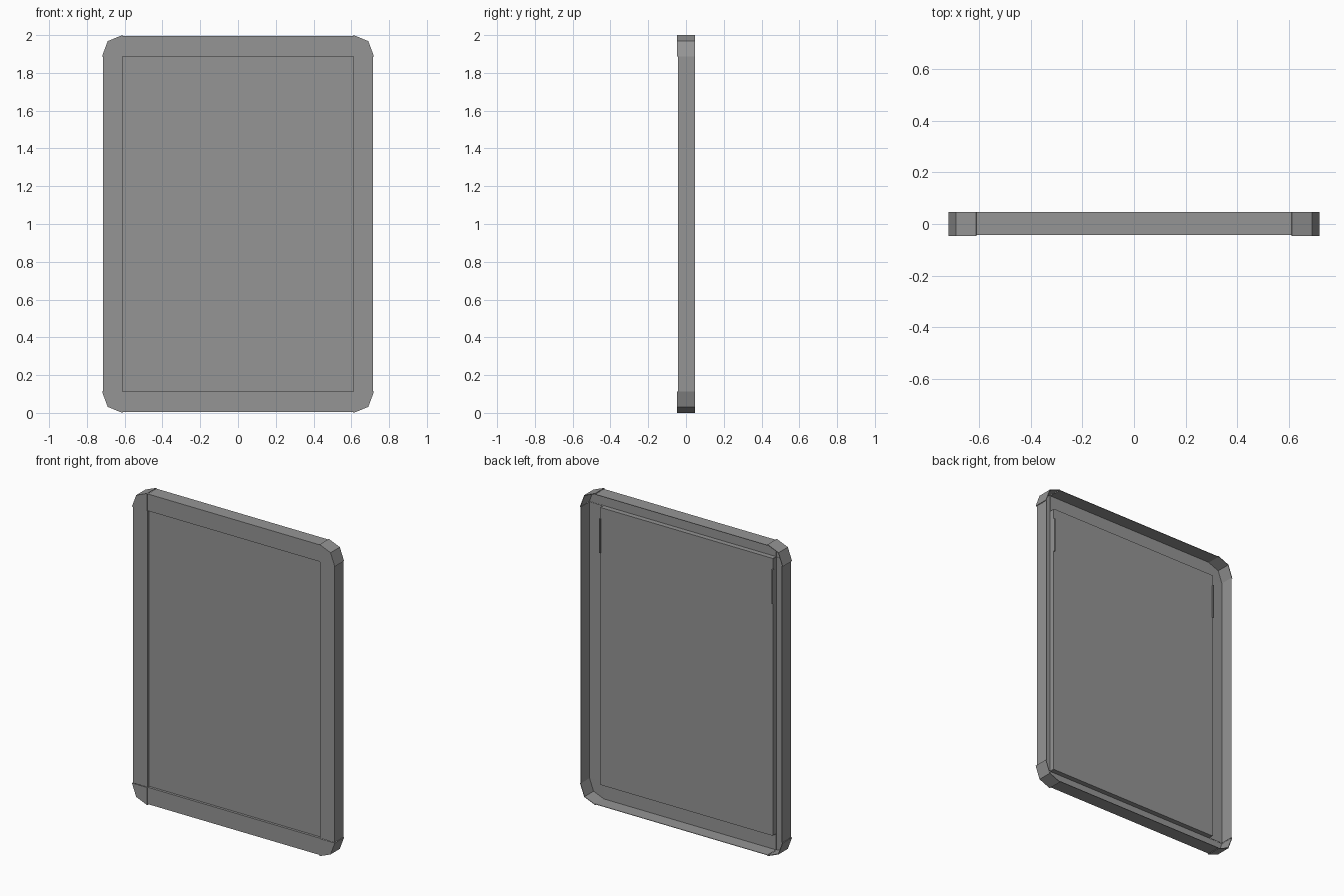
import bpy, bmesh

cube = bpy.data.objects.get("Cube")
if cube:
    bpy.data.objects.remove(cube, do_unlink=True)

# Overall half sizes; every part is built around the sign's middle
HALF_W, HALF_H = 0.72, 1.0
OPEN_X, OPEN_Z = 0.612, 0.887
BACK, RAIL_FRONT, CORNER_FRONT = 0.047, -0.042, -0.047
PANEL_FRONT, PANEL_BACK = -0.026, -0.006
LAP = 0.005

grey = bpy.data.materials.new("grey_metal")
grey.use_nodes = True
colour = (0.3, 0.3, 0.3, 1)
grey.diffuse_color = colour
grey.node_tree.nodes["Principled BSDF"].inputs["Base Color"].default_value = colour


def finish(name, bm, mirror=(False, False), sheet=0):
    """Turn a bmesh into an object, mirrored in x and z, with sheet thickness."""
    mesh = bpy.data.meshes.new(name)
    bm.to_mesh(mesh)
    bm.free()
    mesh.materials.append(grey)
    obj = bpy.data.objects.new(name, mesh)
    obj.location.z = HALF_H
    bpy.context.collection.objects.link(obj)
    if any(mirror):
        mod = obj.modifiers.new("Mirror", 'MIRROR')
        mod.use_axis = (mirror[0], False, mirror[1])
        mod.use_mirror_merge = False
    if sheet:
        mod = obj.modifiers.new("Sheet", 'SOLIDIFY')
        mod.thickness = sheet
        mod.offset = -1
    return obj


def rail(name, inner, outer, half_length, upright):
    """Folded sheet: inner lip, front flange and outer wall, open at the back."""
    section = [(inner, PANEL_BACK), (inner, RAIL_FRONT),
               (outer, RAIL_FRONT), (outer, BACK)]
    bm = bmesh.new()
    rows = []
    for end in (-half_length, half_length):
        rows.append([bm.verts.new((a, y, end) if upright else (end, y, a))
                     for a, y in section])
    low, high = rows
    for i in range(len(section) - 1):
        quad = [low[i], low[i + 1], high[i + 1], high[i]]
        bm.faces.new(quad if upright else quad[::-1])
    finish(name, bm, (upright, not upright), 0.003)


def box(name, x, y, z, mirror=(False, False)):
    """Box between pairs of limits."""
    bm = bmesh.new()
    bmesh.ops.create_cube(bm, size=1)
    for v in bm.verts:
        v.co = [lim[0] if c < 0 else lim[1] for c, lim in zip(v.co, (x, y, z))]
    finish(name, bm, mirror)


# Frame rails
rail("side_rails", OPEN_X, HALF_W - LAP, OPEN_Z, True)
rail("top_and_bottom_rails", OPEN_Z, HALF_H - LAP, OPEN_X, False)

# Corner caps: faceted front and outer wall
bm = bmesh.new()
outline = [(HALF_W, OPEN_Z), (0.69, 0.968), (OPEN_X, HALF_H)]
front = [bm.verts.new((x, CORNER_FRONT, z)) for x, z in outline]
back = [bm.verts.new((x, BACK, z)) for x, z in outline]
centre = bm.verts.new((OPEN_X, CORNER_FRONT, OPEN_Z))
bm.faces.new([centre] + front)
for i in range(len(outline) - 1):
    bm.faces.new([front[i + 1], front[i], back[i], back[i + 1]])
finish("corner_caps", bm, (True, True), 0.004)

# Recessed face panel
box("face_panel", (-OPEN_X, OPEN_X), (PANEL_FRONT, PANEL_BACK), (-OPEN_Z, OPEN_Z))

# Small clips behind the panel's upper side edges
box("panel_clips", (OPEN_X - 0.004, OPEN_X + 0.004), (PANEL_BACK - 0.01, PANEL_BACK + 0.008),
    (0.6, 0.82), (True, False))
